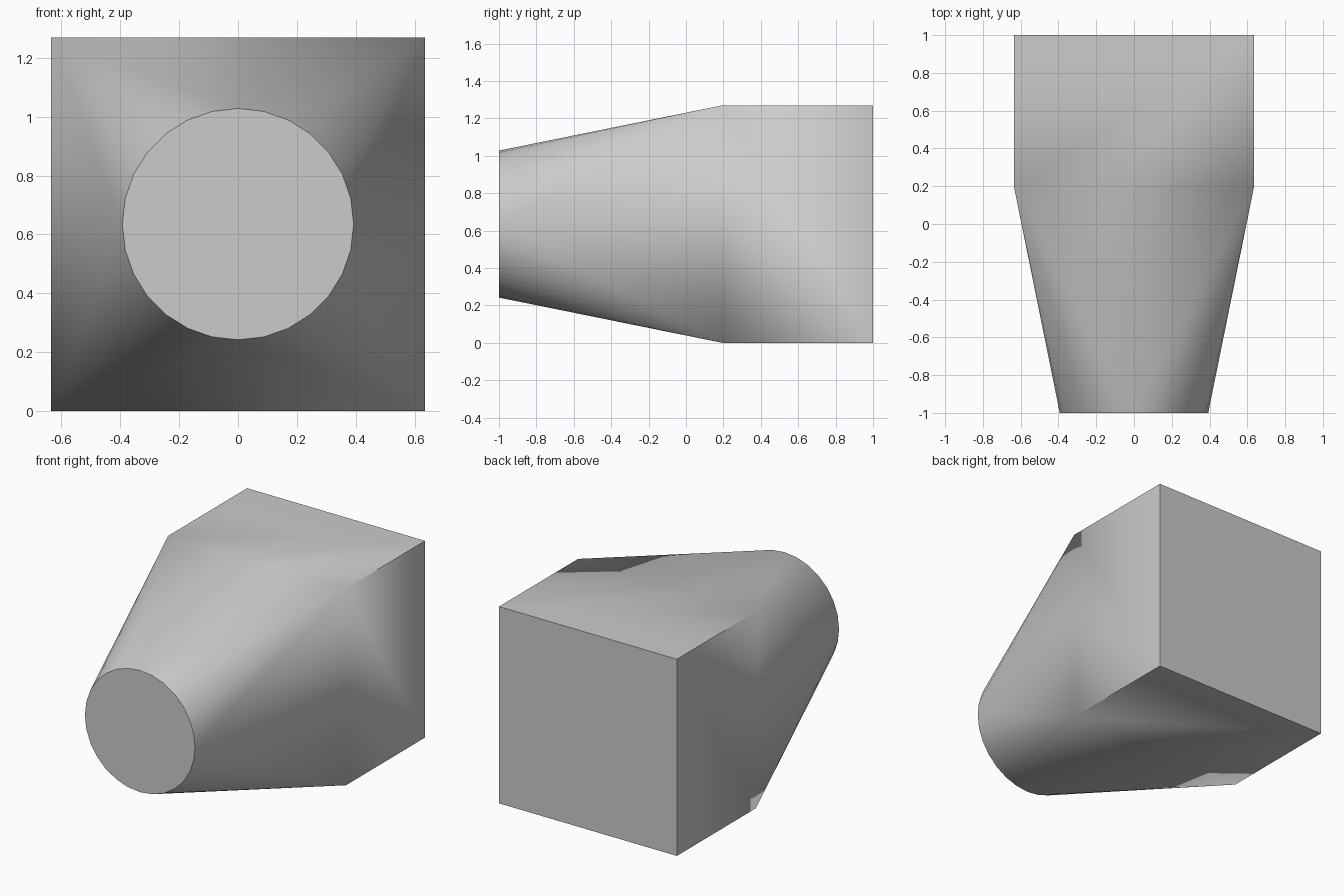
import bpy, bmesh, math

cube = bpy.data.objects.get("Cube")
if cube:
    bpy.data.objects.remove(cube, do_unlink=True)

HALF = 0.635          # half the square side, also the axis height
RADIUS = 0.393        # round end
PER_QUARTER = 7       # circle segments per quarter
SEGMENTS = 4 * PER_QUARTER

grey = bpy.data.materials.new("light grey")
grey.use_nodes = True
colour = (0.6, 0.6, 0.6, 1)
grey.diffuse_color = colour
grey.node_tree.nodes["Principled BSDF"].inputs["Base Color"].default_value = colour

bm = bmesh.new()


def ring(count, radius, y, start):
    """Regular polygon of vertices around the horizontal axis."""
    angles = [start + math.tau * i / count for i in range(count)]
    return [bm.verts.new((radius * math.cos(a), y, HALF + radius * math.sin(a)))
            for a in angles]


# Square back, square shoulder and round front
back = ring(4, HALF * math.sqrt(2), 1.0, math.pi / 4)
shoulder = ring(4, HALF * math.sqrt(2), 0.195, math.pi / 4)
circle = ring(SEGMENTS, RADIUS, -1.0, 0)
bm.faces.new(back)
bm.faces.new(circle)

for q in range(4):
    n = (q + 1) % 4
    # Box side and the flat triangle leading from it to the circle
    bm.faces.new((back[q], back[n], shoulder[n], shoulder[q]))
    bm.faces.new((shoulder[q], shoulder[n], circle[n * PER_QUARTER]))
    # Cone fan from each corner to its quarter of the circle
    for i in range(q * PER_QUARTER, (q + 1) * PER_QUARTER):
        bm.faces.new((shoulder[q], circle[(i + 1) % SEGMENTS], circle[i]))

bmesh.ops.recalc_face_normals(bm, faces=bm.faces)
mesh = bpy.data.meshes.new("square_to_round_adapter")
bm.to_mesh(mesh)
bm.free()
mesh.materials.append(grey)
adapter = bpy.data.objects.new("square_to_round_adapter", mesh)
bpy.context.collection.objects.link(adapter)

# Smooth body with sharp box edges and end rims
bpy.ops.object.select_all(action='DESELECT')
adapter.select_set(True)
bpy.context.view_layer.objects.active = adapter
bpy.ops.object.shade_smooth_by_angle(angle=math.radians(30))
